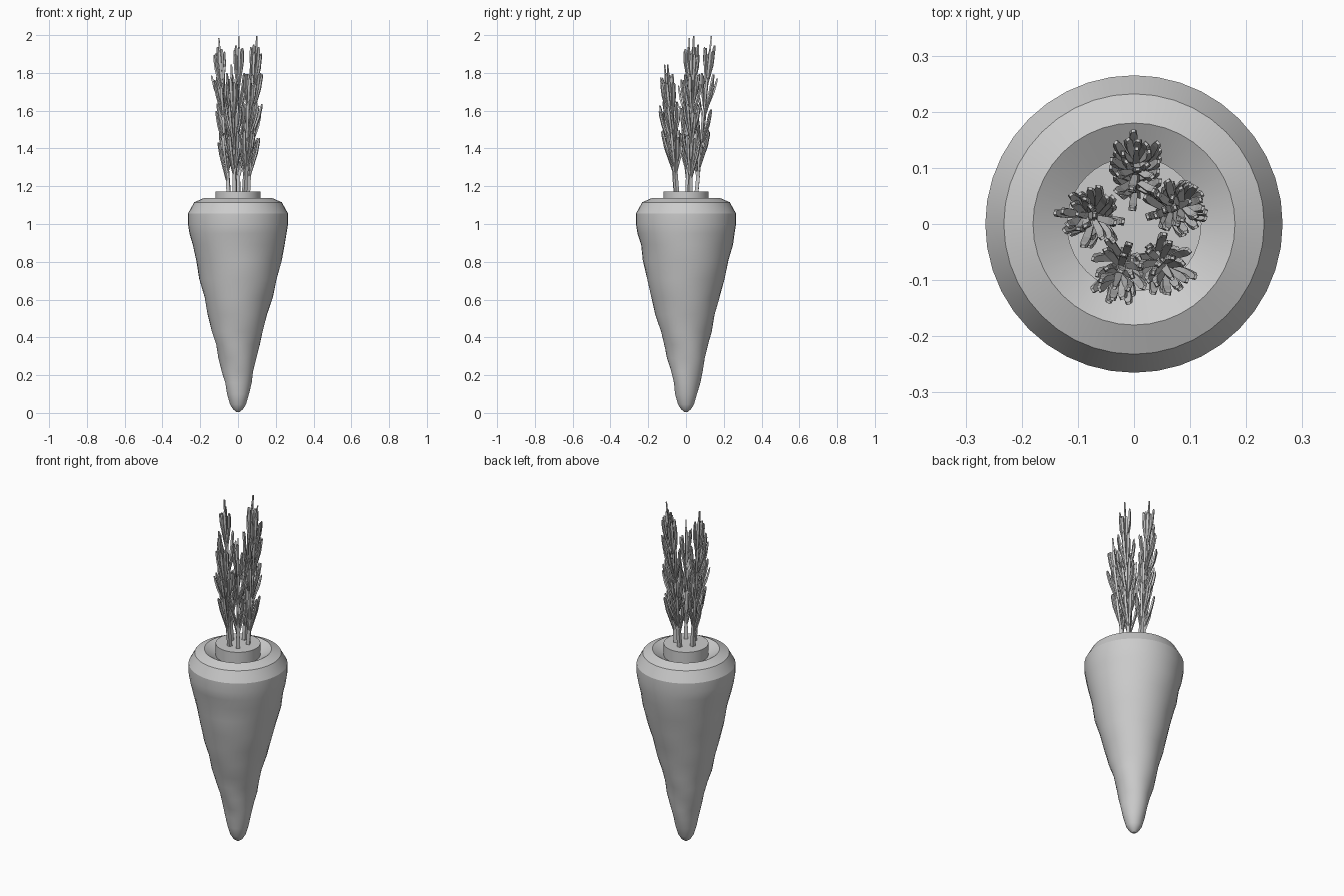
import bpy, bmesh, random
from math import sin, cos, pi, radians
from mathutils import Vector

random.seed(4)
if "Cube" in bpy.data.objects:
    bpy.data.objects.remove(bpy.data.objects["Cube"], do_unlink=True)

grey = bpy.data.materials.new("plain grey")
grey.use_nodes = True
COLOUR = (0.6, 0.6, 0.6, 1)
grey.diffuse_color = COLOUR
grey.node_tree.nodes["Principled BSDF"].inputs["Base Color"].default_value = COLOUR


def finish(name, bm, smooth=None):
    bmesh.ops.recalc_face_normals(bm, faces=bm.faces)
    mesh = bpy.data.meshes.new(name)
    bm.to_mesh(mesh)
    bm.free()
    obj = bpy.data.objects.new(name, mesh)
    bpy.context.collection.objects.link(obj)
    mesh.materials.append(grey)
    if smooth:
        bpy.ops.object.select_all(action="DESELECT")
        obj.select_set(True)
        bpy.context.view_layer.objects.active = obj
        bpy.ops.object.shade_smooth_by_angle(angle=radians(smooth))
    return obj


def skin(bm, rings):
    """Join closed rings of points into a capped tube."""
    loops = [[bm.verts.new(p) for p in ring] for ring in rings]
    n = len(loops[0])
    for a, b in zip(loops, loops[1:]):
        for i in range(n):
            j = (i + 1) % n
            bm.faces.new((a[i], a[j], b[j], b[i]))
    bm.faces.new(loops[0][::-1])
    bm.faces.new(loops[-1])


def lathe(bm, profile, sides, wobble=0.0):
    rings = []
    for r, z in profile:
        ring = []
        for i in range(sides):
            a = 2 * pi * i / sides
            # uneven root surface, fading out at the shoulder
            lump = wobble * sin(2 * a + 9 * z) * sin(17 * z + a) if 0.1 < z < 0.95 else 0
            ring.append((cos(a) * (r + lump), sin(a) * (r + lump), z))
        rings.append(ring)
    skin(bm, rings)


def blade(bm, points, widths, side, thin=0.7):
    """Four-sided strip along points, broad face across side."""
    rings = []
    for k, p in enumerate(points):
        along = (points[min(k + 1, len(points) - 1)] - points[max(k - 1, 0)]).normalized()
        u = (side - along * side.dot(along)).normalized()
        v = along.cross(u) * thin
        w = widths[k] / 2
        rings.append([p + (u + v) * w, p + (v - u) * w, p - (u + v) * w, p + (u - v) * w])
    skin(bm, rings)


# Tapered root with bevelled shoulder and a dished top
bm = bmesh.new()
lathe(bm, [(0.008, 0.005), (0.025, 0.018), (0.042, 0.045), (0.058, 0.1), (0.07, 0.16),
           (0.083, 0.22), (0.1, 0.29), (0.115, 0.36), (0.134, 0.43), (0.157, 0.52),
           (0.18, 0.61), (0.205, 0.71), (0.227, 0.81), (0.243, 0.89), (0.257, 0.95),
           (0.265, 1.0), (0.265, 1.055), (0.232, 1.115), (0.18, 1.138), (0.115, 1.10)],
      40, wobble=0.007)
finish("root", bm, 25)

# Round crown the leaves grow from
bm = bmesh.new()
lathe(bm, [(0.12, 1.09), (0.12, 1.172)], 40)
finish("crown", bm, 30)

# Feathery fronds: base angle, foot radius, top radius, stem top height
FRONDS = [(88, 0.055, 0.13, 1.95), (22, 0.055, 0.105, 1.95), (170, 0.05, 0.1, 1.94),
          (-55, 0.06, 0.115, 1.80), (-107, 0.055, 0.115, 1.80)]
for number, (angle, foot, reach, top) in enumerate(FRONDS, 1):
    a = radians(angle)
    out = Vector((cos(a), sin(a), 0))
    across = Vector((-sin(a), cos(a), 0))

    def stem(z):
        t = (z - 1.16) / (top - 1.16)
        return out * (foot + (reach - foot) * t) + Vector((0, 0, z))

    bm = bmesh.new()
    heights = [1.16, 1.4, 1.65, top - 0.08, top + 0.045]
    blade(bm, [stem(z) for z in heights], [0.02, 0.016, 0.013, 0.012, 0.006], across, 1)

    # Tiers of narrow upright leaflets around the stem
    tip = top - 0.03
    while tip > 1.4:
        for i in range(8):
            b = a + 2 * pi * i / 8 + random.uniform(-0.15, 0.15)
            d = Vector((cos(b), sin(b), 0))
            spread = random.uniform(0.036, 0.056) * (0.6 if tip > top - 0.1 else 1)
            end = tip + random.uniform(-0.035, 0.03)
            length = random.uniform(0.19, 0.23)
            start = stem(max(end - length, 1.18))
            finish_point = stem(end) + d * spread
            bend = start.lerp(finish_point, 0.65) + d * 0.006
            near = finish_point.lerp(bend, 0.25)
            blade(bm, [start, bend, near, finish_point],
                  [0.008, 0.014, 0.013, 0.007], Vector((-d.y, d.x, 0)))
        tip -= 0.15
    finish("leaf_frond_%d" % number, bm)
